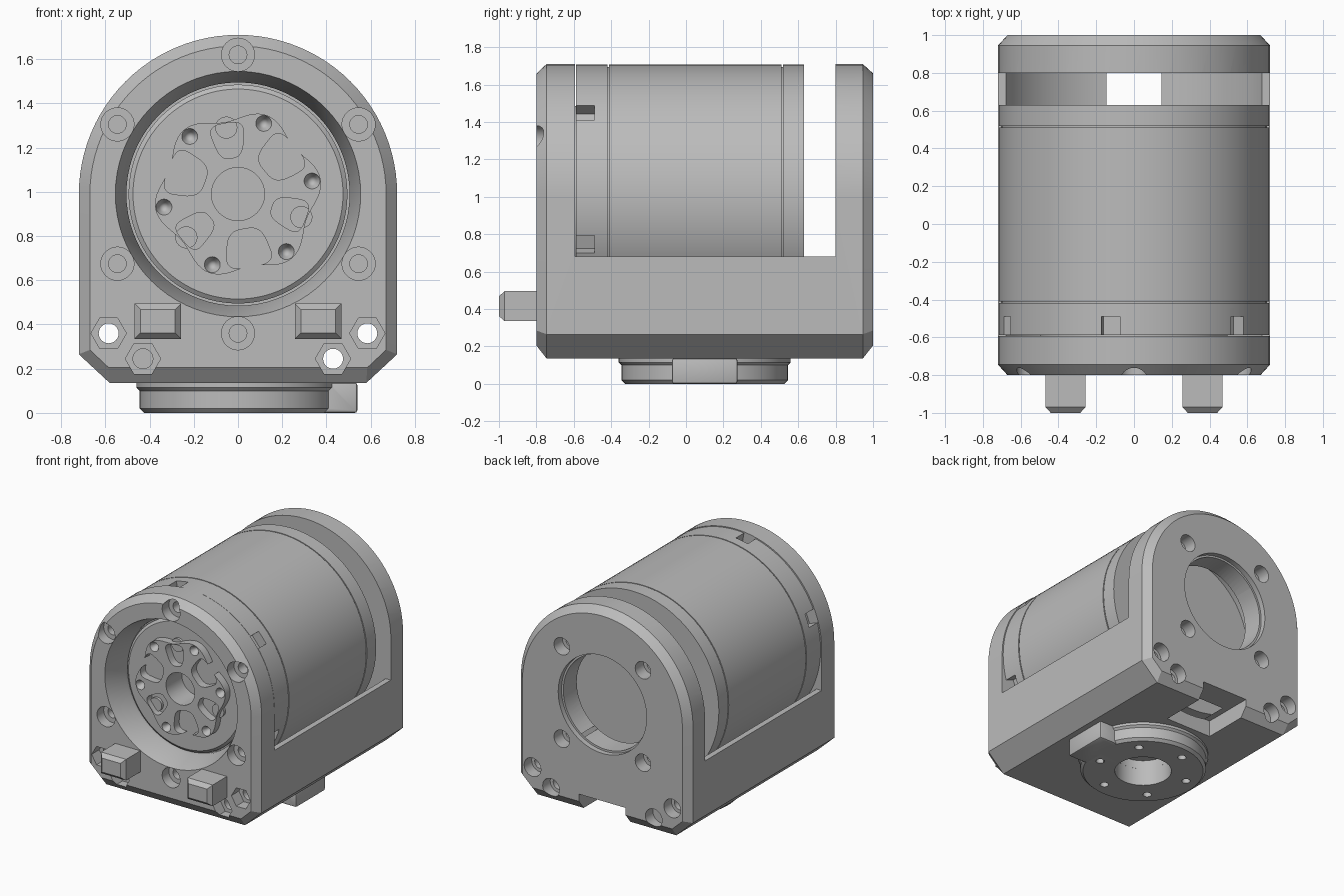
import bpy, bmesh
from math import sin, cos, pi, radians, tau
from mathutils import Matrix, Vector

if "Cube" in bpy.data.objects:
    bpy.data.objects.remove(bpy.data.objects["Cube"])

AXIS = 0.99      # height of the motor axis
SEG = 72

gray = bpy.data.materials.new("machined_gray")
gray.use_nodes = True
gray.diffuse_color = (0.5, 0.5, 0.5, 1)
gray.node_tree.nodes["Principled BSDF"].inputs["Base Color"].default_value = (0.5, 0.5, 0.5, 1)


def finish(name, bm):
    bmesh.ops.remove_doubles(bm, verts=bm.verts, dist=1e-5)
    bmesh.ops.dissolve_degenerate(bm, edges=bm.edges, dist=1e-6)
    bmesh.ops.recalc_face_normals(bm, faces=bm.faces)
    mesh = bpy.data.meshes.new(name)
    bm.to_mesh(mesh)
    bm.free()
    mesh.materials.append(gray)
    obj = bpy.data.objects.new(name, mesh)
    bpy.context.collection.objects.link(obj)
    return obj


def loft(name, sections):
    """Solid through (y, outline) sections with equal point counts; outlines lie in x-z."""
    bm = bmesh.new()
    rings = [[bm.verts.new((x, y, z)) for x, z in pts] for y, pts in sections]
    n = len(rings[0])
    for a, b in zip(rings, rings[1:]):
        for i in range(n):
            bm.faces.new((a[i], a[(i + 1) % n], b[(i + 1) % n], b[i]))
    bm.faces.new(rings[0])
    bm.faces.new(rings[-1])
    return finish(name, bm)


def lathe(name, profile, x=0.0, z=AXIS, seg=SEG):
    """Solid of revolution about a y-parallel axis; profile is a closed loop of (y, radius)."""
    bm = bmesh.new()
    vs = [bm.verts.new((x + r, y, z)) for y, r in profile]
    es = [bm.edges.new((vs[i], vs[(i + 1) % len(vs)])) for i in range(len(vs))
          if profile[i][1] + profile[(i + 1) % len(vs)][1] > 0]
    bmesh.ops.spin(bm, geom=vs + es, cent=(x, 0, z), axis=(0, 1, 0), angle=tau,
                   steps=seg, use_merge=True)
    return finish(name, bm)


def rod(x, z, r, y0, y1, seg=32):
    return lathe("cutter", [(y0, 0), (y0, r), (y1, r), (y1, 0)], x, z, seg)


def box(name, x, y, z):
    bm = bmesh.new()
    size = Vector((x[1] - x[0], y[1] - y[0], z[1] - z[0]))
    mid = Vector((sum(x), sum(y), sum(z))) / 2
    bmesh.ops.create_cube(bm, size=1, matrix=Matrix.Translation(mid) @ Matrix.Diagonal(size).to_4x4())
    return finish(name, bm)


def activate(obj):
    bpy.ops.object.select_all(action='DESELECT')
    obj.select_set(True)
    bpy.context.view_layer.objects.active = obj


def combine(obj, others, operation='DIFFERENCE'):
    activate(obj)
    for other in others:
        mod = obj.modifiers.new("bool", 'BOOLEAN')
        mod.operation, mod.solver, mod.object = operation, 'EXACT', other
        bpy.ops.object.modifier_apply(modifier=mod.name)
        bpy.data.objects.remove(other)


def bevel(obj, width, segments):
    activate(obj)
    mod = obj.modifiers.new("bevel", 'BEVEL')
    mod.width, mod.segments = width, segments
    bpy.ops.object.modifier_apply(modifier=mod.name)


def smooth(obj):
    activate(obj)
    bpy.ops.object.shade_smooth_by_angle(angle=radians(25))


def polar(r, deg, z=AXIS):
    return r * cos(radians(deg)), z + r * sin(radians(deg))


def arch(r, bottom, side, foot):
    arc = [polar(r, 180 * i / 48) for i in range(49)]
    return arc + [(-r, side), (-foot, bottom), (foot, bottom), (r, side)]


# Housing: arched block with chamfered ends
outer, inner = arch(0.72, 0.135, 0.265, 0.58), arch(0.67, 0.205, 0.285, 0.585)
housing = loft("housing", [(-0.8, inner), (-0.745, outer), (0.945, outer), (1.0, inner)])
cuts = [
    box("cutter", (-1, 1), (-0.594, 0.8), (0.68, 2)),
    rod(0, AXIS, 0.745, -0.594, 0.8, SEG),
    lathe("cutter", [(-0.82, 0), (-0.82, 0.56), (-0.8, 0.555), (-0.63, 0.505), (-0.5, 0.505), (-0.5, 0)]),
    lathe("cutter", [(0.7, 0), (0.7, 0.355), (0.96, 0.355), (0.96, 0.37), (1.1, 0.37), (1.1, 0)]),
]
# Cable notch under the rear plate
cuts.append(box("cutter", (-0.195, 0.195), (0.6, 1.1), (0.0, 0.26)))
# Front plate screws
for k in range(6):
    x, z = polar(0.63, 30 + 60 * k)
    cuts.append(lathe("cutter", [(-0.9, 0), (-0.9, 0.075), (-0.72, 0.075), (-0.72, 0.04),
                                 (-0.64, 0.04), (-0.64, 0)], x, z, 32))
for s in (-1, 1):
    # Long bolts with hexagonal pockets in front and round ones behind
    for x, z in ((0.585, 0.36), (0.43, 0.245)):
        cuts += [rod(s * x, z, 0.08, -0.9, -0.71, 6), rod(s * x, z, 0.045, -1, 1.1),
                 rod(s * x, z, 0.07, 0.91, 1.1)]
    # Rear plate screws
    for dz in (-0.35, 0.35):
        cuts += [rod(s * 0.34, AXIS + dz, 0.065, 0.9, 1.1), rod(s * 0.34, AXIS + dz, 0.036, 0.7, 1.1)]
# Blind bore above the mounting ring
bore = rod(0, 0, 0.2, -0.05, 0.2, 48)
bore.data.transform(Matrix.Translation((0, 0.1, 0)) @ Matrix.Rotation(pi / 2, 4, 'X'))
cuts.append(bore)
combine(housing, cuts)
smooth(housing)

# Motor can with groove lines, raised front face and recessed rear
R = 0.716


def groove(y):
    return [(y - 0.004, R), (y - 0.004, R - 0.012), (y + 0.004, R - 0.012), (y + 0.004, R)]


motor = lathe("motor", [(-0.63, 0), (-0.63, 0.475), (-0.615, 0.495), (-0.587, 0.495), (-0.587, R)]
              + groove(-0.415) + groove(0.515)
              + [(0.63, R), (0.63, 0.55), (0.59, 0.55), (0.59, 0)], seg=96)
slots = []
for k in range(6):
    slot = box("cutter", (0.645, 0.8), (-0.7, -0.49), (-0.05, 0.05))
    slot.data.transform(Matrix.Translation((0, 0, AXIS)) @ Matrix.Rotation(-radians(40 + 60 * k), 4, 'Y'))
    slots.append(slot)
slots.append(rod(0, AXIS, 0.12, -0.8, -0.5, 48))
combine(motor, slots)
smooth(motor)

# Output flange: six-lobed plate with pockets
lobes = [polar(0.355 + 0.025 * cos(radians(6 * (a - 10))), a) for a in range(0, 360, 4)]
flange = loft("output_flange", [(-0.69, lobes), (-0.625, lobes)])


def pocket(deg, r0, r1, w0, w1):
    """Rounded wedge pocket pointing away from the axis."""
    mid, half = (r0 + r1) / 2, (r1 - r0) / 2
    a = radians(deg)
    pts = []
    for i in range(32):
        c, s = cos(tau * i / 32), sin(tau * i / 32)
        u = abs(c) ** 0.6 * (1 if c > 0 else -1)
        v = abs(s) ** 0.6 * (1 if s > 0 else -1)
        p, q = mid + half * u, v * (w0 + (w1 - w0) * (u + 1) / 2)
        pts.append((p * cos(a) - q * sin(a), AXIS + p * sin(a) + q * cos(a)))
    return loft("cutter", [(-0.8, pts), (-0.5, pts)])


cuts = [rod(0, AXIS, 0.12, -0.8, -0.5, 48)]
for k in range(3):
    cuts.append(pocket(40 + 120 * k, 0.16, 0.335, 0.075, 0.115))
    cuts.append(pocket(100 + 120 * k, 0.165, 0.325, 0.05, 0.085))
for k in range(6):
    x, z = polar(0.34, 10 + 60 * k)
    cuts.append(lathe("cutter", [(-0.7, 0), (-0.7, 0.04), (-0.69, 0.036), (-0.66, 0.022),
                                 (-0.635, 0.0)], x, z, 24))
combine(flange, cuts)
smooth(flange)

# Dowel pins standing in the small pockets
for k in range(3):
    x, z = polar(0.305, 100 + 120 * k)
    pin = rod(x, z, 0.05, -0.65, -0.62)
    pin.name = "flange_pin"
    smooth(pin)


# Two locating pegs on the front
def peg_outline(side, inset):
    return [(side * 0.3625 + a * (0.105 - inset), 0.415 + b * (0.08 - inset))
            for a, b in ((-1, -1), (1, -1), (1, 1), (-1, 1))]


for name, s in (("left_peg", 1), ("right_peg", -1)):
    loft(name, [(-1.0, peg_outline(s, 0.027)), (-0.97, peg_outline(s, 0)), (-0.78, peg_outline(s, 0))])

# Mounting ring under the housing, with screw holes and a side lug
ring = lathe("mounting_ring", [(0, 0.2), (0, 0.425), (0.02, 0.445), (0.1, 0.445), (0.115, 0.46),
                               (0.137, 0.46), (0.137, 0.2)], 0, 0)
combine(ring, [rod(*polar(0.335, 15 + 60 * k, 0), 0.03, -0.1, 0.1, 24) for k in range(6)])
ring.data.transform(Matrix.Translation((0, 0.1, 0)) @ Matrix.Rotation(pi / 2, 4, 'X'))
lug = box("lug", (0.37, 0.54), (-0.075, 0.275), (0, 0.137))
bevel(lug, 0.012, 2)
combine(ring, [lug], 'UNION')
smooth(ring)
